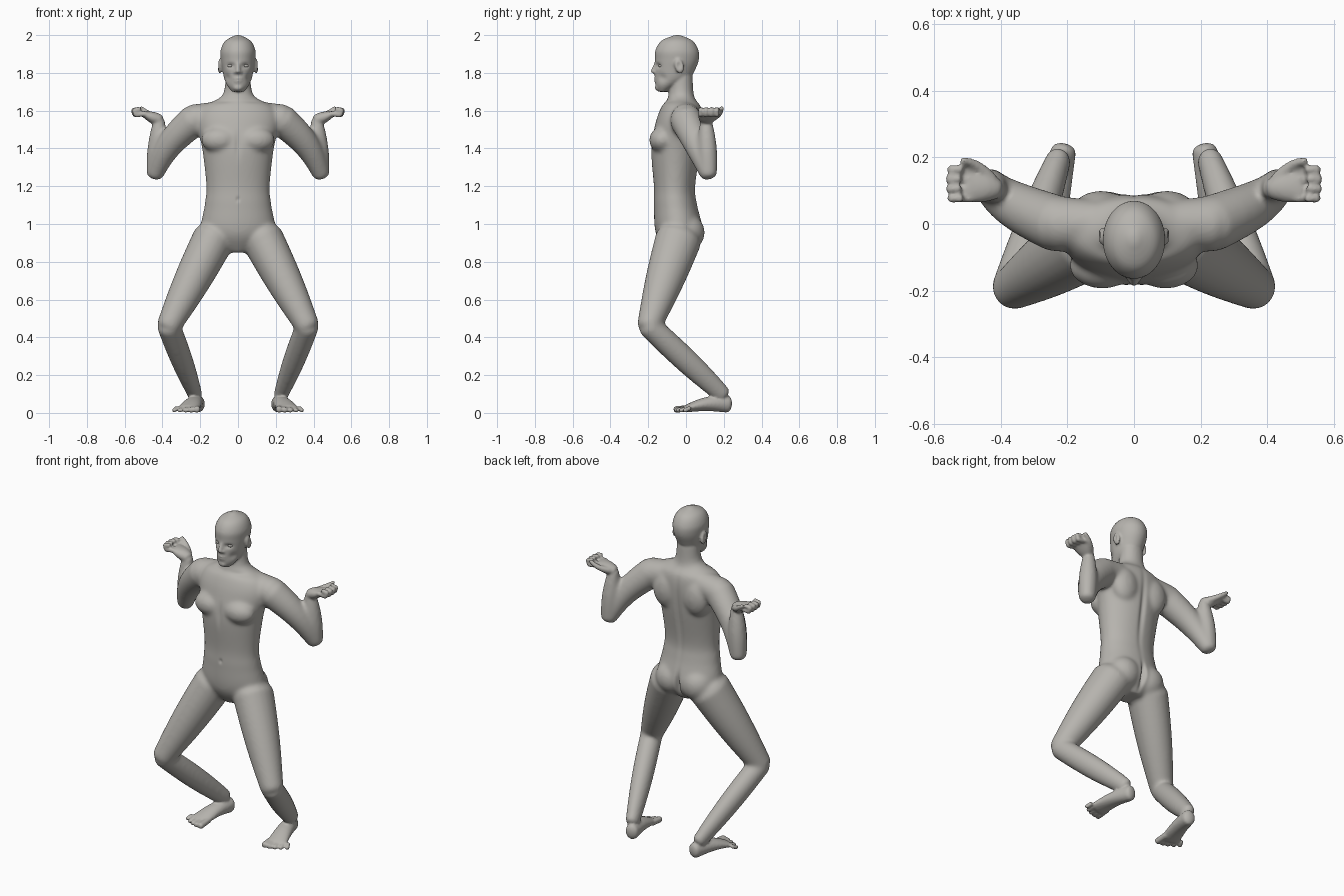
import bpy, bmesh, math
from mathutils import Vector, Matrix

if "Cube" in bpy.data.objects:
    bpy.data.objects.remove(bpy.data.objects["Cube"])

X, Y, Z = Vector((1, 0, 0)), Vector((0, 1, 0)), Vector((0, 0, 1))
ZERO = Vector((0, 0, 0))


def mix(a, b, t):
    return a + (b - a) * t


def flip(point, s):
    return Vector((point[0] * s, point[1], point[2]))


def loft(bm, sections, side, sides):
    """Closed skin over ellipses given as centre, axis, half width along side, half depth."""
    rings = []
    for centre, axis, width, depth in sections:
        u = (side - axis * side.dot(axis)).normalized()
        v = axis.cross(u)
        angles = [k * math.tau / sides for k in range(sides)]
        rings.append([bm.verts.new(centre + u * width * math.cos(a) + v * depth * math.sin(a)) for a in angles])
    for low, high in zip(rings, rings[1:]):
        for k in range(sides):
            bm.faces.new((low[k - 1], low[k], high[k], high[k - 1]))
    bm.faces.new(rings[0])
    bm.faces.new(rings[-1])


def column(bm, profile, steps=6):
    """Upright form from rows of height, front reach, back reach and half width, eased between rows."""
    sections = []
    for i in range(len(profile) - 1):
        before, low = profile[max(i - 1, 0)], profile[i]
        high, after = profile[i + 1], profile[min(i + 2, len(profile) - 1)]
        for k in range(steps + 1):
            t = k / steps
            row = []
            for p, q, r, s in zip(before, low, high, after):
                left, right = (r - p) / 2, (s - q) / 2
                row.append(q + left * t + (3 * (r - q) - 2 * left - right) * t ** 2
                           + (left + right - 2 * (r - q)) * t ** 3)
            height, front, back, width = row
            if k < steps or i == len(profile) - 2:
                sections.append((Vector((0, (back - front) / 2, height)), Z, width, (front + back) / 2))
    loft(bm, sections, X, 40)


def limb(bm, start, end, r_start, r_end, swell=0, bow=ZERO, flat=(1, 1), side=X, steps=10):
    """Tapered muscle from start to end with rounded ends, a swelling middle and an optional bow."""
    start, end, bow = Vector(start), Vector(end), Vector(bow)
    sections = []
    for i in range(steps + 1):
        t = i / steps
        arch = math.sin(math.pi * t)
        axis = (end - start + bow * math.pi * math.cos(math.pi * t)).normalized()
        radius = mix(r_start, r_end, t) + swell * arch
        sections.append((mix(start, end, t) + bow * arch, axis, radius, radius * mix(*flat, t)))
    for index, sign in ((0, -1), (-1, 1)):
        centre, axis, width, depth = sections[index]
        for a in (.5, 1, 1.4):
            shift = axis * sign * math.sin(a) * min(width, depth) * .6
            cap = (centre + shift, axis, width * math.cos(a), depth * math.cos(a))
            sections.insert(0 if sign < 0 else len(sections), cap)
    loft(bm, sections, side, 20)


def ball(bm, centre, radii, tilt=0):
    matrix = Matrix.Translation(centre) @ Matrix.Rotation(tilt, 4, 'X') @ Matrix.Diagonal((*radii, 1))
    bmesh.ops.create_uvsphere(bm, u_segments=24, v_segments=16, radius=1, matrix=matrix)


def to_mesh(bm, name):
    bmesh.ops.recalc_face_normals(bm, faces=bm.faces)
    mesh = bpy.data.meshes.new(name)
    bm.to_mesh(mesh)
    bm.free()
    return mesh


def fuse(bm, name, voxel, softness):
    """Merge overlapping parts into one smooth skin."""
    source = bpy.data.objects.new(name + "_parts", to_mesh(bm, name + "_parts"))
    bpy.context.collection.objects.link(source)
    skin = source.modifiers.new("skin", 'REMESH')
    skin.mode, skin.voxel_size = 'VOXEL', voxel
    soften = source.modifiers.new("soften", 'SMOOTH')
    soften.factor, soften.iterations = .5, softness
    graph = bpy.context.evaluated_depsgraph_get()
    result = bpy.data.meshes.new_from_object(source.evaluated_get(graph))
    bpy.data.objects.remove(source)
    return result


def press(mesh, centre, radii, push):
    """Push the skin softly around a point, on both sides when it is off the midline."""
    for s in ((1, -1) if centre[0] else (1,)):
        middle, move = flip(centre, s), flip(push, s)
        for v in mesh.vertices:
            if abs(v.co.z - middle.z) < 3 * radii[2]:
                distance = sum(((a - b) / r) ** 2 for a, b, r in zip(v.co, middle, radii))
                if distance < 6:
                    v.co += move * math.exp(-distance)


# joints of the left side
SHOULDER, ELBOW, WRIST = (.23, 0, 1.55), (.44, .12, 1.265), (.417, .106, 1.55)
HIP, KNEE, ANKLE = (.13, -.04, .92), (.367, -.195, .46), (.226, .195, .095)
KNUCKLES, HEEL, FOOT_BALL = (.5, .12, 1.583), (.212, .22, .047), (.262, 0, .022)
FINGER = [(.49, 1.584), (.54, 1.577), (.55, 1.602), (.52, 1.608)]

# trunk with neck, then large muscles and limbs
core = bmesh.new()
column(core, [(.85, .1, .03, .06), (.95, .16, .09, .19), (1.1, .17, .06, .177), (1.2, .17, .05, .168),
              (1.4, .185, .08, .19), (1.54, .16, .09, .22), (1.62, .13, .08, .19), (1.66, .1, .05, .11),
              (1.7, .09, .04, .075), (1.8, .08, .035, .066)])
for s in (1, -1):
    shoulder, elbow, wrist = (flip(p, s) for p in (SHOULDER, ELBOW, WRIST))
    hip, knee, ankle = (flip(p, s) for p in (HIP, KNEE, ANKLE))
    # buttock, chest and shoulder blade
    ball(core, (.085 * s, 0, .955), (.1, .1, .1))
    ball(core, (.095 * s, -.125, 1.445), (.1, .07, .07))
    ball(core, (.1 * s, .04, 1.5), (.085, .06, .11))
    # arm
    limb(core, (.1 * s, 0, 1.58), shoulder, .07, .085, side=Y)
    limb(core, shoulder, elbow, .086, .047, .004, bow=(.028 * s, 0, .01), side=Y)
    limb(core, elbow, wrist, .045, .032, .012, side=Y)
    # leg
    limb(core, hip, knee, .112, .065, .008, flat=(1.1, 1))
    limb(core, knee, ankle, .062, .038, .008, flat=(1, 1.25))
core_mesh = fuse(core, "core", .01, 10)

# head, hands and feet join the trunk
skin = bmesh.new()
skin.from_mesh(core_mesh)
bpy.data.meshes.remove(core_mesh)
column(skin, [(1.7, .146, -.1, .03), (1.73, .16, -.05, .055), (1.77, .164, .02, .073), (1.82, .164, .05, .083),
              (1.87, .164, .068, .091), (1.92, .162, .066, .092), (1.97, .13, .035, .067), (2, .06, -.03, .012)])
# nose, lips and chin
limb(skin, (0, -.158, 1.855), (0, -.174, 1.806), .009, .014)
for z, width in ((1.771, .027), (1.757, .023)):
    ball(skin, (0, -.157, z), (width, .012, .008))
ball(skin, (0, -.145, 1.722), (.028, .02, .018))

for s in (1, -1):
    # nostril wing and ear
    ball(skin, (.013 * s, -.162, 1.803), (.01, .012, .009))
    ball(skin, (.096 * s, -.036, 1.835), (.012, .024, .04), tilt=.25)
    # palm, curled fingers and thumb
    limb(skin, flip(WRIST, s), flip(KNUCKLES, s), .034, .052, .006, flat=(.9, .3), side=Y)
    for j in range(4):
        y = .077 + .029 * j
        reach = .006 * math.sin(j)
        for (xa, za), (xb, zb) in zip(FINGER, FINGER[1:]):
            limb(skin, ((xa + reach) * s, y, za), ((xb + reach) * s, y, zb), .0135, .0125, side=Y)
    limb(skin, (.43 * s, .135, 1.56), (.515 * s, .19, 1.615), .02, .011, bow=(0, .012, -.004), side=Z)
    # foot and splayed toes
    limb(skin, flip(HEEL, s), flip(FOOT_BALL, s), .038, .06, bow=(0, 0, .012), flat=(1.2, .32))
    for j in range(5):
        radius = .018 / (1 + j) ** .25
        x, tip = .217 + .0275 * j, -.056 + .003 * j * j
        limb(skin, (x * s, .02, .025), ((x + .003 * j) * s, tip, radius), radius, radius)
body = fuse(skin, "body", .007, 3)

# eye sockets, cheeks and ear bowls
press(body, (.04, -.155, 1.838), (.02, .03, .012), (0, .014, 0))
press(body, (.06, -.13, 1.775), (.02, .03, .02), (-.005, .005, 0))
press(body, (.108, -.036, 1.84), (.02, .011, .018), (-.008, 0, 0))
# collarbones, breastbone and navel
press(body, (.09, -.11, 1.655), (.06, .04, .012), (0, .006, -.004))
press(body, (0, -.18, 1.42), (.014, .05, .06), (0, .007, 0))
press(body, (0, -.18, 1.13), (.008, .04, .012), (0, .008, 0))
# spine and cleft
press(body, (0, .09, 1.35), (.016, .06, .2), (0, -.012, 0))
press(body, (0, .09, .945), (.012, .08, .06), (0, -.03, 0))
# flat soles
for v in body.vertices:
    v.co.z = max(v.co.z, 0)

grey = bpy.data.materials.new("warm grey")
grey.use_nodes = True
grey.diffuse_color = (.47, .455, .425, 1)
grey.node_tree.nodes["Principled BSDF"].inputs["Base Color"].default_value = grey.diffuse_color


def show(name, mesh):
    mesh.materials.clear()
    mesh.materials.append(grey)
    mesh.polygons.foreach_set("use_smooth", [True] * len(mesh.polygons))
    bpy.context.collection.objects.link(bpy.data.objects.new(name, mesh))


show("body", body)
for s, name in ((1, "left_eye"), (-1, "right_eye")):
    eye = bmesh.new()
    ball(eye, (.04 * s, -.132, 1.838), (.016, .014, .01))
    show(name, to_mesh(eye, name))
